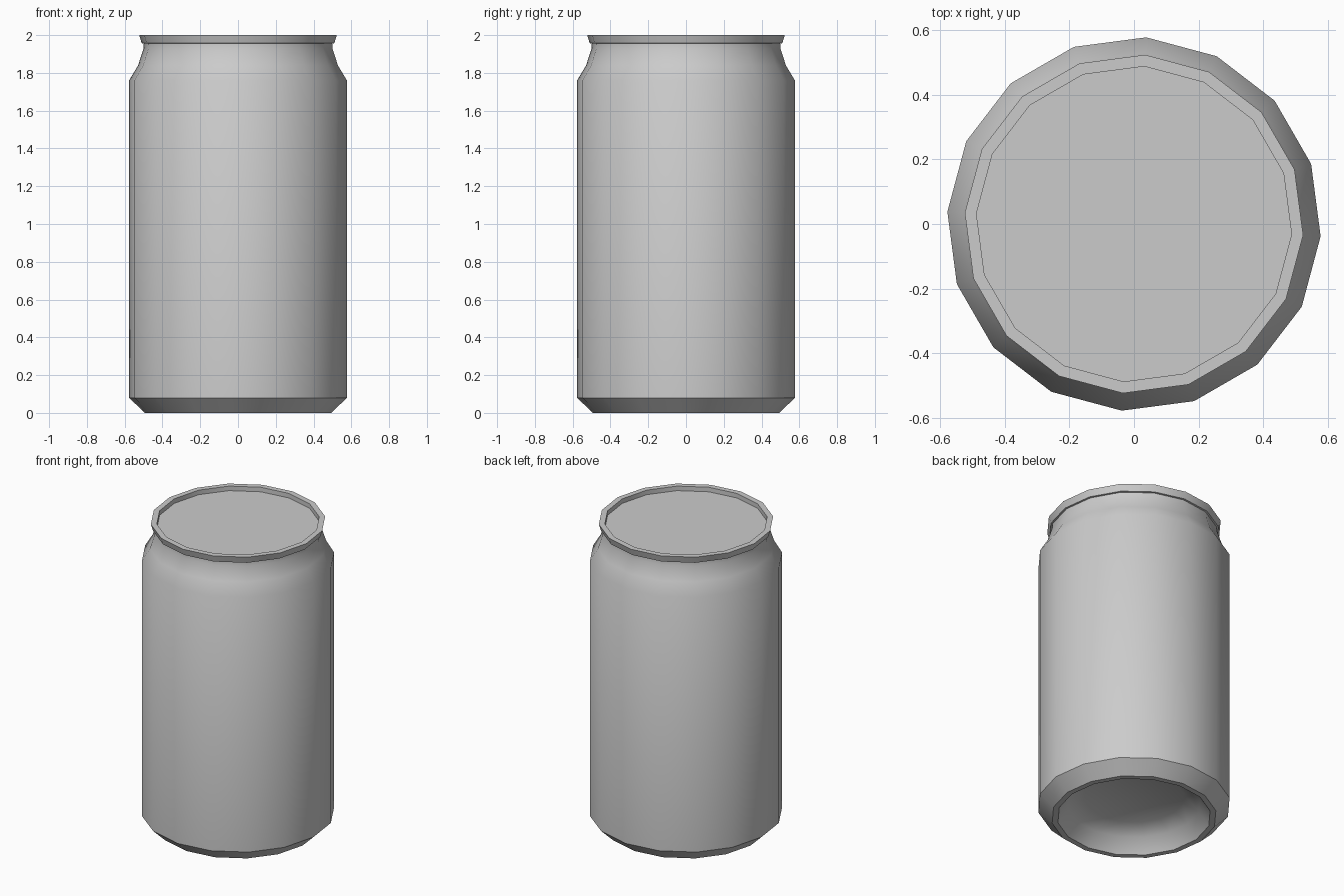
import bpy, bmesh, math

if "Cube" in bpy.data.objects:
    bpy.data.objects.remove(bpy.data.objects["Cube"])

SIDES = 16
OFFSET = math.radians(-3.75)


def lathe(name, profile, sharp_angle):
    """Spin a (radius, z) profile around z; radius 0 becomes a pole."""
    bm = bmesh.new()
    rings = []
    for r, z in profile:
        if r == 0:
            rings.append([bm.verts.new((0, 0, z))] * SIDES)
        else:
            angles = [OFFSET + 2 * math.pi * i / SIDES for i in range(SIDES)]
            rings.append([bm.verts.new((r * math.cos(a), r * math.sin(a), z)) for a in angles])
    for lo, hi in zip(rings, rings[1:]):
        for i in range(SIDES):
            j = (i + 1) % SIDES
            corners = list(dict.fromkeys((lo[i], lo[j], hi[j], hi[i])))
            bm.faces.new(corners)
    bmesh.ops.recalc_face_normals(bm, faces=bm.faces)
    mesh = bpy.data.meshes.new(name)
    bm.to_mesh(mesh)
    bm.free()
    obj = bpy.data.objects.new(name, mesh)
    bpy.context.collection.objects.link(obj)
    bpy.ops.object.select_all(action='DESELECT')
    obj.select_set(True)
    bpy.context.view_layer.objects.active = obj
    bpy.ops.object.shade_smooth_by_angle(angle=math.radians(sharp_angle))
    return obj


# One closed shell, from the centre of the base dome to the centre of the lid
lathe("drink_can", [
    # hollow dome under the base
    (0, 0.15), (0.30, 0.135), (0.40, 0.09), (0.46, 0),
    # standing ring, chamfer and body
    (0.495, 0), (0.578, 0.08), (0.578, 1.76),
    # tapered neck
    (0.53, 1.84), (0.501, 1.93), (0.50, 1.955),
    # flared rim
    (0.511, 1.957), (0.524, 2.0), (0.488, 2.0),
    # recessed lid
    (0.488, 1.97), (0, 1.97),
], 38)
